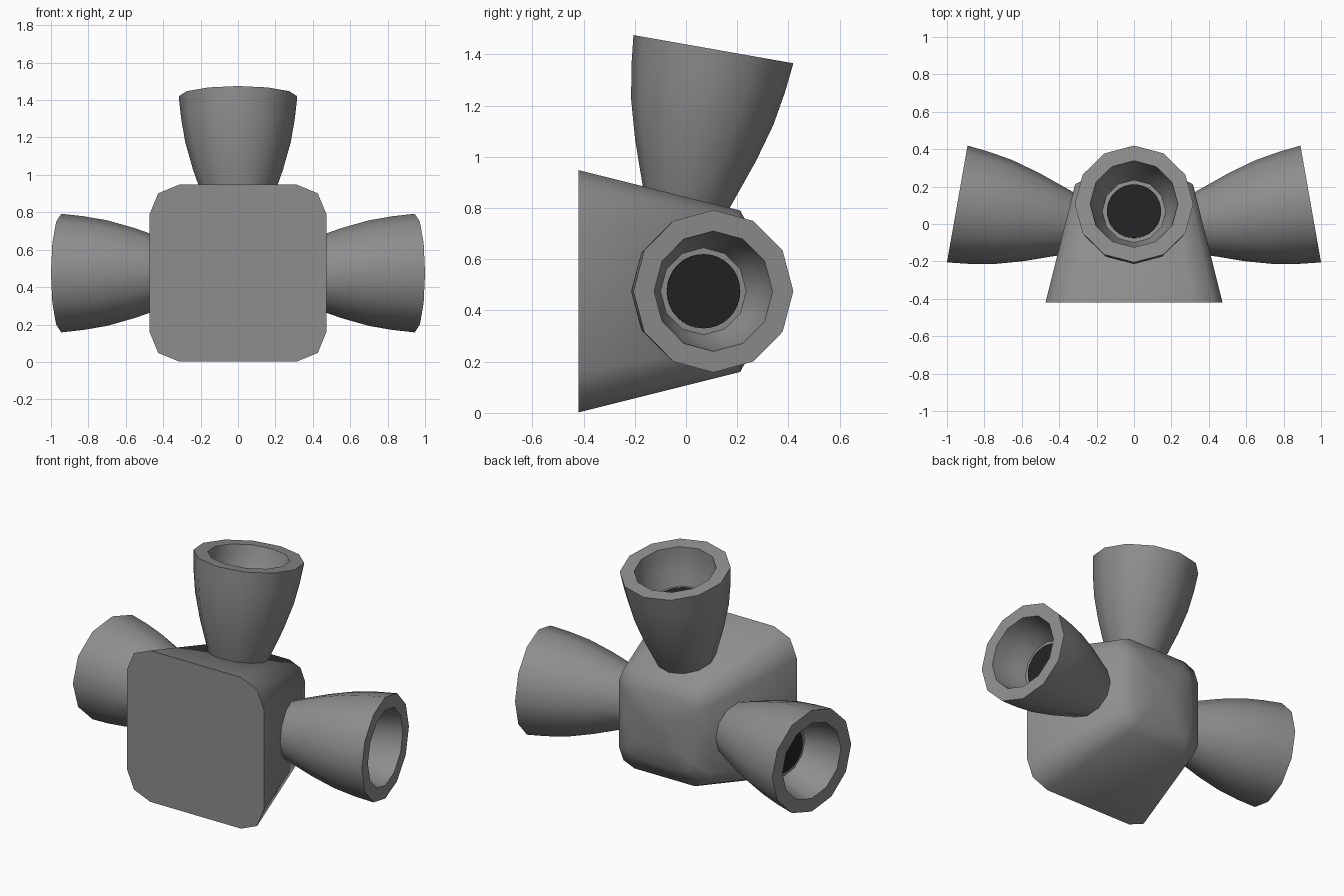
import bpy, bmesh, math
from mathutils import Vector, Matrix

if "Cube" in bpy.data.objects:
    bpy.data.objects.remove(bpy.data.objects["Cube"])

ZC = 0.475                 # height of the body axis
TILT = math.radians(10)    # nozzles lean towards the back


def material(name, v):
    m = bpy.data.materials.new(name)
    m.diffuse_color = (v, v, v, 1)
    m.use_nodes = True
    m.node_tree.nodes["Principled BSDF"].inputs["Base Color"].default_value = m.diffuse_color
    return m


GREY = material("grey_metal", 0.27)
DARK = material("dark_throat", 0.016)


def loft(name, rings, mat, matrix, cap_start, cap_end):
    """Skin a list of point rings into one smooth object."""
    bm = bmesh.new()
    loops = [[bm.verts.new(p) for p in ring] for ring in rings]
    for a, b in zip(loops, loops[1:]):
        n = len(a)
        for i in range(n):
            bm.faces.new((a[i], a[(i + 1) % n], b[(i + 1) % n], b[i]))
    if cap_start:
        bm.faces.new(loops[0][::-1])
    if cap_end:
        bm.faces.new(loops[-1])
    me = bpy.data.meshes.new(name)
    bm.transform(matrix)
    bm.to_mesh(me)
    bm.free()
    me.materials.append(mat)
    ob = bpy.data.objects.new(name, me)
    bpy.context.collection.objects.link(ob)
    bpy.ops.object.select_all(action='DESELECT')
    ob.select_set(True)
    bpy.context.view_layer.objects.active = ob
    bpy.ops.object.shade_smooth_by_angle(angle=math.radians(60))
    return ob


def circle(r, z, n=12):
    return [Vector((r * math.cos(k * math.tau / n), r * math.sin(k * math.tau / n), z))
            for k in range(n)]


def rounded_square(half, y):
    """Square with two-segment rounded corners, facing along y."""
    c, r = half * 0.665, half * 0.335
    pts = []
    for q in range(4):
        mid = math.pi / 4 + q * math.pi / 2
        sx, sz = math.copysign(c, math.cos(mid)), math.copysign(c, math.sin(mid))
        for d in (-1, 0, 1):
            a = mid + d * math.pi / 4
            pts.append(Vector((sx + r * math.cos(a), y, -(sz + r * math.sin(a)))))
    return pts


# Body: flat square front, tapering to a shallow domed back
profile = [(0.473, -0.42), (0.315, 0.212), (0.22, 0.262), (0.11, 0.285)]
loft("body", [rounded_square(h, y) for h, y in profile], GREY,
     Matrix.Translation((0, 0, ZC)), True, True)

# Nozzles: flared bell outside, hollow cup inside, dark throat disc
OUTER = [(0.12, -0.70), (0.17, -0.60), (0.24, -0.40), (0.282, -0.25),
         (0.304, -0.12), (0.317, 0)]
INNER = [(0.235, 0), (0.225, -0.07), (0.205, -0.14), (0.17, -0.225)]


def nozzle(side, roll):
    m = (Matrix.Translation((0, 0, ZC)) @ Matrix.Rotation(roll, 4, 'Y')
         @ Matrix.Translation((0, 0.107, 0.945)) @ Matrix.Rotation(-TILT, 4, 'X'))
    loft(side + "_nozzle", [circle(r, z) for r, z in OUTER + INNER], GREY, m, True, True)
    loft(side + "_throat", [circle(0.145, -0.224, 32), circle(0.145, -0.217, 32)],
         DARK, m, True, True)


nozzle("top", 0)
nozzle("right", math.pi / 2)
nozzle("left", -math.pi / 2)
